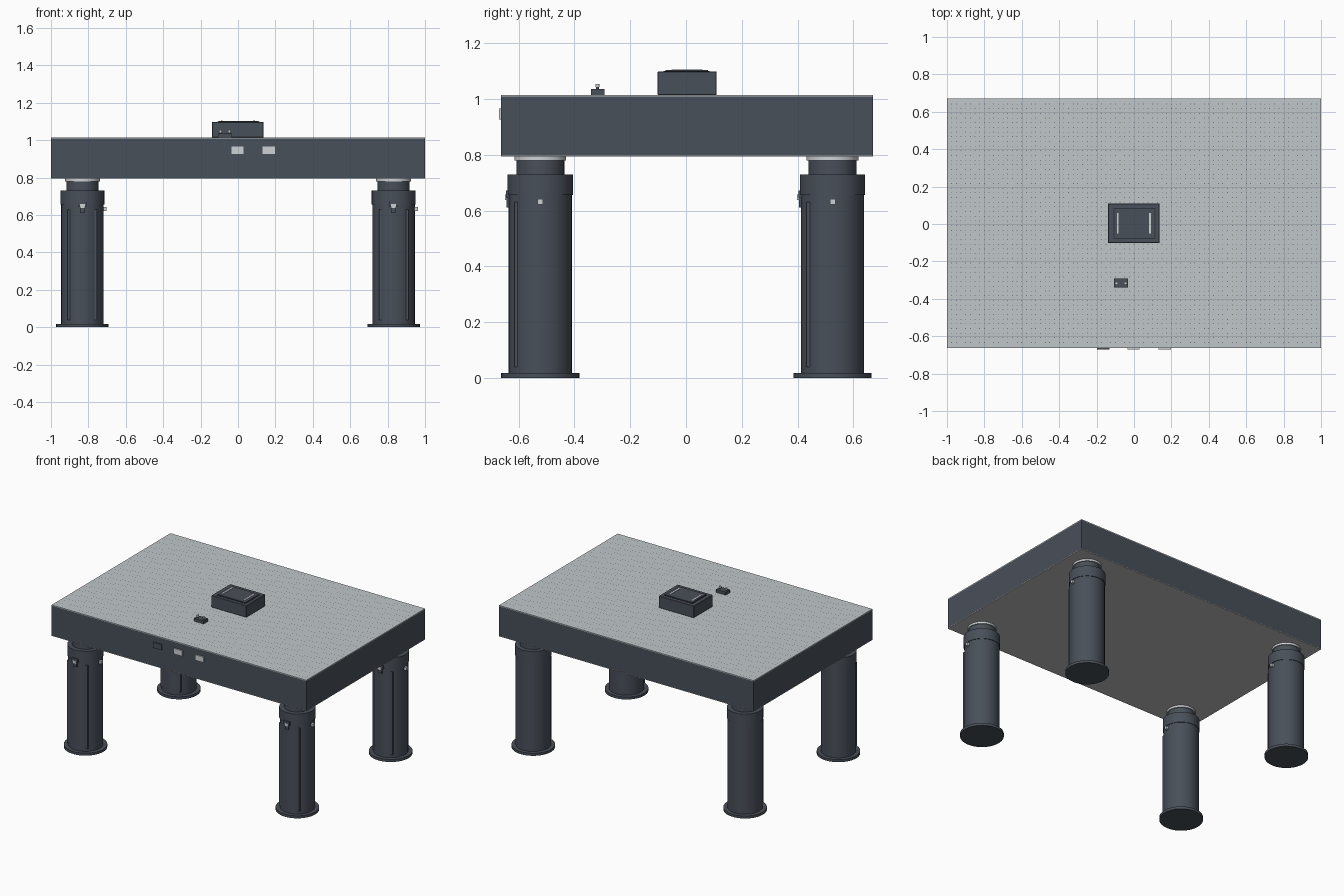
import bpy
import bmesh
from math import pi, sin, cos, radians
from mathutils import Matrix

if "Cube" in bpy.data.objects:
    bpy.data.objects.remove(bpy.data.objects["Cube"])


def material(name, rgb):
    m = bpy.data.materials.new(name)
    m.use_nodes = True
    m.diffuse_color = (*rgb, 1)
    m.node_tree.nodes["Principled BSDF"].inputs["Base Color"].default_value = (*rgb, 1)
    return m


slate = material("slate paint", (0.066, 0.079, 0.1))
dark = material("dark trim", (0.03, 0.034, 0.042))
steel = material("brushed steel", (0.53, 0.57, 0.59))
under = material("underside grey", (0.52, 0.52, 0.525))
light = material("light metal", (0.62, 0.645, 0.66))


def finish(name, bm, mat, smooth=False):
    mesh = bpy.data.meshes.new(name)
    bm.to_mesh(mesh)
    bm.free()
    obj = bpy.data.objects.new(name, mesh)
    bpy.context.collection.objects.link(obj)
    mesh.materials.append(mat)
    if smooth:
        bpy.ops.object.select_all(action='DESELECT')
        obj.select_set(True)
        bpy.context.view_layer.objects.active = obj
        bpy.ops.object.shade_smooth_by_angle(angle=radians(35))
    return obj


def box(name, mat, x, y, z, bevel=0.0):
    """Box spanning the given (low, high) ranges."""
    bm = bmesh.new()
    size = [r[1] - r[0] for r in (x, y, z)]
    mid = [(r[1] + r[0]) / 2 for r in (x, y, z)]
    bmesh.ops.create_cube(bm, size=1, matrix=Matrix.Translation(mid) @ Matrix.Diagonal((*size, 1)))
    if bevel:
        bmesh.ops.bevel(bm, geom=bm.edges[:], offset=bevel, segments=1, affect='EDGES')
    return finish(name, bm, mat)


def cylinder(name, mat, centre, radius, length, sides=16):
    bm = bmesh.new()
    bmesh.ops.create_cone(bm, cap_ends=True, segments=sides, radius1=radius, radius2=radius,
                          depth=length, matrix=Matrix.Translation(centre))
    return finish(name, bm, mat, smooth=True)


def turned(name, mat, x, y, profile, sides=48):
    """Solid of revolution from (radius, height) points."""
    bm = bmesh.new()
    verts = [bm.verts.new((r, 0, z)) for r, z in profile]
    edges = [bm.edges.new(pair) for pair in zip(verts, verts[1:])]
    bmesh.ops.spin(bm, geom=verts + edges, cent=(0, 0, 0), axis=(0, 0, 1),
                   angle=2 * pi, steps=sides, use_duplicate=False)
    bmesh.ops.remove_doubles(bm, verts=bm.verts[:], dist=1e-5)
    bmesh.ops.recalc_face_normals(bm, faces=bm.faces[:])
    bmesh.ops.translate(bm, verts=bm.verts[:], vec=(x, y, 0))
    return finish(name, bm, mat, smooth=True)


# Table slab
FRONT, BACK, TOP = -0.662, 0.67, 1.014
box("table_core", slate, (-1, 1), (FRONT, BACK), (0.798, TOP - 0.006))
box("table_top_plate", steel, (-1, 1), (FRONT, BACK), (TOP - 0.006, TOP))
box("table_bottom_plate", under, (-1, 1), (FRONT, BACK), (0.794, 0.798))

# Fine regular grid of mounting holes
PITCH, HOLE = 0.025, 0.0022
bm = bmesh.new()
for i in range(79):
    for j in range(52):
        x, y = (i - 39) * PITCH, (j - 25.5) * PITCH + 0.004
        ring = [(HOLE, 0), (0, HOLE), (-HOLE, 0), (0, -HOLE)]
        bm.faces.new([bm.verts.new((x + dx, y + dy, TOP + 0.0005)) for dx, dy in ring])
finish("mounting_holes", bm, dark)

# Legs: foot, column, collar, neck, bearing and fittings
for side, x in (("left", 0.832), ("right", -0.832)):
    for end, y in (("front", -0.522), ("back", 0.525)):
        tag = f"{end}_{side}_leg"
        turned(tag + "_foot", slate, x, y,
               [(0, 0), (0.14, 0), (0.14, 0.018), (0, 0.018)])
        turned(tag + "_column", slate, x, y,
               [(0, 0.018), (0.113, 0.018), (0.113, 0.655), (0.117, 0.655), (0.117, 0.73),
                (0.086, 0.73), (0.086, 0.78), (0, 0.78)])
        turned(tag + "_bearing", light, x, y,
               [(0, 0.78), (0.093, 0.78), (0.093, 0.794), (0, 0.794)])
        # Vertical ribs on the front diagonals
        for label, s in (("left", 1), ("right", -1)):
            a = radians(-90 + s * 40)
            cx, cy = x + 0.112 * cos(a), y + 0.112 * sin(a)
            box(f"{tag}_{label}_rib", slate, (cx - 0.007, cx + 0.007),
                (cy - 0.007, cy + 0.007), (0.04, 0.63))
        # Front valve with its button, and side knob
        box(tag + "_valve_head", slate, (x - 0.024, x + 0.024),
            (y - 0.122, y - 0.09), (0.645, 0.672))
        box(tag + "_valve_body", slate, (x - 0.014, x + 0.014),
            (y - 0.121, y - 0.09), (0.612, 0.645))
        box(tag + "_valve_button", light, (x - 0.014, x + 0.014),
            (y - 0.127, y - 0.119), (0.638, 0.658))
        box(tag + "_knob", light, (x + 0.105, x + 0.13),
            (y - 0.01, y + 0.01), (0.622, 0.642))

# Front plates
for name, x, mat in (("socket_plate", -0.165, slate), ("middle_label", -0.003, light),
                     ("end_label", 0.165, light)):
    box(name, mat, (x - 0.033, x + 0.033), (FRONT - 0.008, FRONT), (0.927, 0.966))

# Instrument case with raised lid and two strips
box("instrument_case", slate, (-0.138, 0.137), (-0.102, 0.11), (TOP, 1.098), 0.002)
box("lid_border", dark, (-0.11, 0.115), (-0.08, 0.085), (1.097, 1.1))
box("lid_panel", slate, (-0.104, 0.109), (-0.074, 0.079), (1.099, 1.103))
for label, x in (("left", 0.085), ("right", -0.087)):
    box(f"lid_{label}_strip", light, (x - 0.005, x + 0.005), (-0.052, 0.06), (1.102, 1.105))

# Small adjuster block with two knobs
box("adjuster_block", slate, (-0.107, -0.032), (-0.34, -0.292), (TOP, 1.036))
for label, x in (("left", -0.046), ("right", -0.093)):
    cylinder(f"adjuster_{label}_stem", slate, (x, -0.317, 1.039), 0.005, 0.01)
    cylinder(f"adjuster_{label}_knob", light, (x, -0.317, 1.048), 0.008, 0.011)
